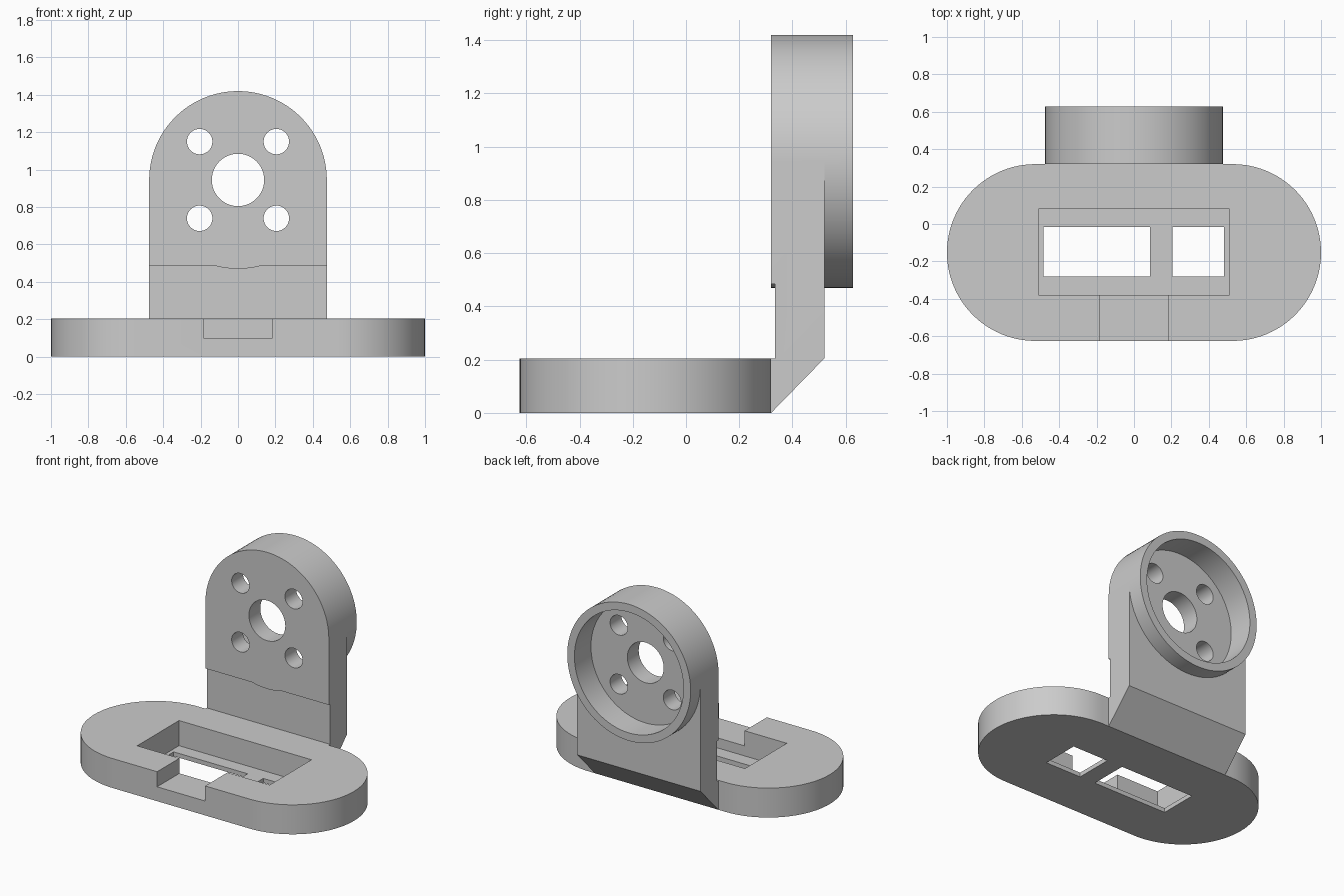
import bpy, bmesh, math
from mathutils import Matrix, Vector

cube = bpy.data.objects.get("Cube")
if cube:
    bpy.data.objects.remove(cube, do_unlink=True)

grey = bpy.data.materials.new("plain grey")
grey.use_nodes = True
colour = (0.6, 0.6, 0.6, 1)
grey.diffuse_color = colour
grey.node_tree.nodes["Principled BSDF"].inputs["Base Color"].default_value = colour


def prism(name, points, direction):
    """Extrude a closed outline of 3D points along a direction."""
    bm = bmesh.new()
    face = bm.faces.new([bm.verts.new(p) for p in points])
    ext = bmesh.ops.extrude_face_region(bm, geom=[face])
    moved = [g for g in ext["geom"] if isinstance(g, bmesh.types.BMVert)]
    bmesh.ops.translate(bm, verts=moved, vec=Vector(direction))
    bmesh.ops.recalc_face_normals(bm, faces=bm.faces)
    mesh = bpy.data.meshes.new(name)
    bm.to_mesh(mesh)
    bm.free()
    mesh.materials.append(grey)
    ob = bpy.data.objects.new(name, mesh)
    bpy.context.collection.objects.link(ob)
    return ob


def box(name, x0, x1, y0, y1, z0, z1):
    pts = [(x0, y0, z0), (x1, y0, z0), (x1, y1, z0), (x0, y1, z0)]
    return prism(name, pts, (0, 0, z1 - z0))


def cylinder_y(name, x, z, r, y0, y1, sides=96):
    """Cylinder running front to back."""
    angles = [2 * math.pi * i / sides for i in range(sides)]
    pts = [(x + r * math.cos(a), y0, z + r * math.sin(a)) for a in angles]
    return prism(name, pts, (0, y1 - y0, 0))


def combine(target, others, operation):
    """Apply booleans, then remove the helper objects."""
    for other in others:
        other.hide_render = True
        mod = target.modifiers.new("bool", 'BOOLEAN')
        mod.operation, mod.solver, mod.object = operation, 'EXACT', other
        bpy.context.view_layer.update()
        graph = bpy.context.evaluated_depsgraph_get()
        mesh = bpy.data.meshes.new_from_object(target.evaluated_get(graph))
        target.modifiers.clear()
        target.data = mesh
        bpy.data.objects.remove(other, do_unlink=True)


# Base: rounded slab with pocket, floor windows and front cable notch
BACK, MID_Y, R = 0.32, -0.1525, 0.4725
H = 0.205
outline = []
for side, start in ((1, -math.pi / 2), (-1, math.pi / 2)):
    for i in range(49):
        a = start + math.pi * i / 48
        outline.append((side * (1 - R) + R * math.cos(a), MID_Y + R * math.sin(a), 0))
base = prism("base", outline, (0, 0, H))
combine(base, [
    box("pocket", -0.51, 0.51, -0.38, 0.08, 0.03, 0.4),
    box("notch", -0.185, 0.185, -0.8, -0.3, 0.1, 0.4),
    box("long_window", -0.485, 0.085, -0.28, -0.015, -0.1, 0.1),
    box("short_window", 0.205, 0.48, -0.28, -0.015, -0.1, 0.1),
], 'DIFFERENCE')

# Bracket: side profile with chamfered foot and shallow front step
AXIS, W = 0.945, 0.475
profile = [(BACK, 0), (0.52, H), (0.52, AXIS), (BACK, AXIS),
           (BACK, 0.485), (0.335, 0.485), (0.335, H), (BACK, H)]
bracket = prism("bracket", [(-W, y, z) for y, z in profile], (2 * W, 0, 0))
combine(bracket, [cylinder_y("round_head", 0, AXIS, W, BACK, 0.627)], 'UNION')

# Rear cup, centre bore and four screw holes
cutters = [cylinder_y("cup", 0, AXIS, 0.42, 0.445, 0.8),
           cylinder_y("bore", 0, AXIS, 0.14, 0.1, 0.6, 64)]
for sx in (-1, 1):
    for sz in (-1, 1):
        cutters.append(cylinder_y("screw_hole", sx * 0.205, AXIS + sz * 0.205,
                                  0.068, 0.1, 0.6, 40))
combine(bracket, cutters, 'DIFFERENCE')

# Smooth curved walls, keep edges sharp
for ob in (base, bracket):
    bpy.ops.object.select_all(action='DESELECT')
    ob.select_set(True)
    bpy.context.view_layer.objects.active = ob
    bpy.ops.object.shade_smooth_by_angle(angle=math.radians(30))
